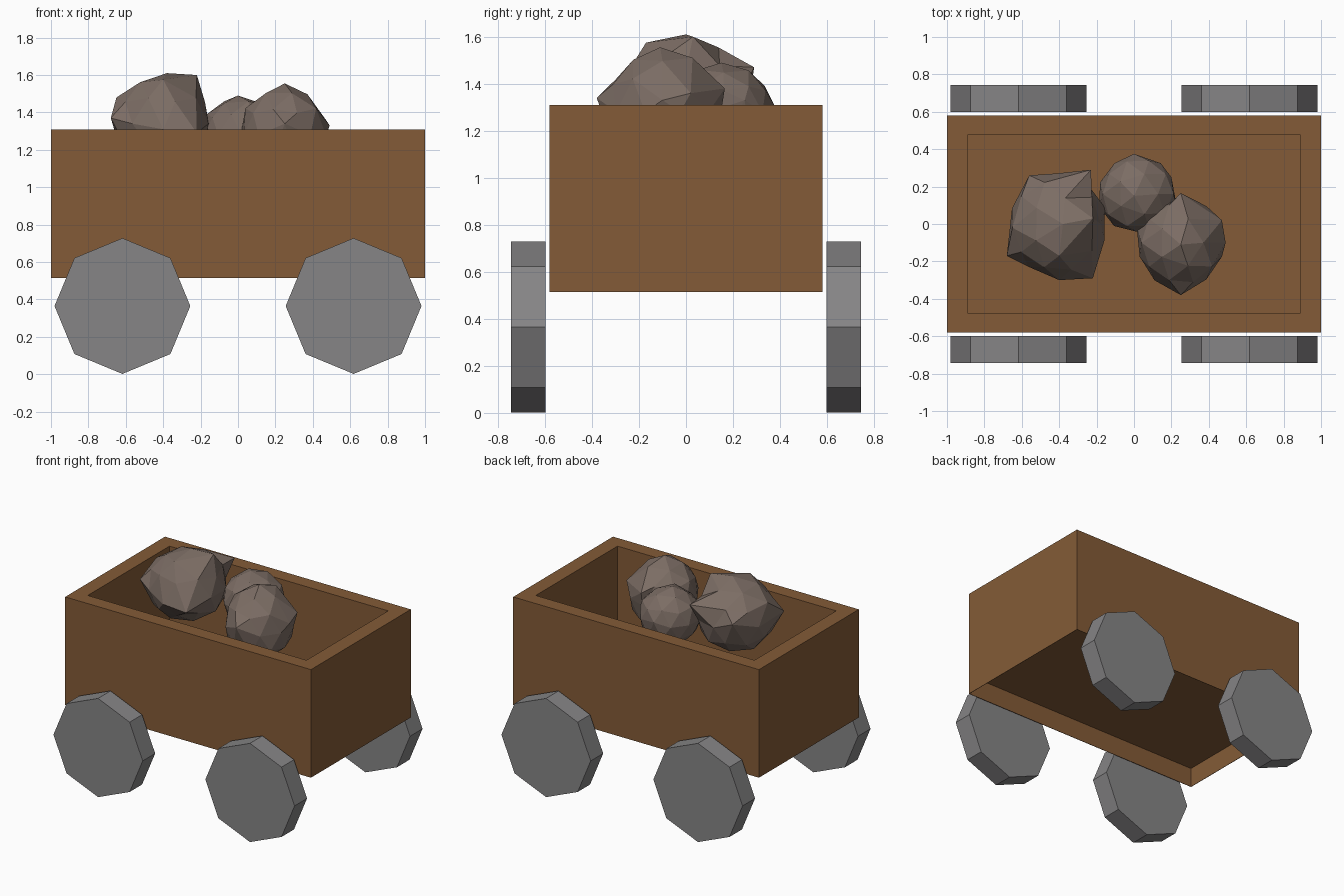
import bpy, bmesh, math, random
from mathutils import Vector

if "Cube" in bpy.data.objects:
    bpy.data.objects.remove(bpy.data.objects["Cube"])

random.seed(4)


def material(name, color):
    m = bpy.data.materials.new(name)
    m.diffuse_color = (*color, 1)
    m.use_nodes = True
    m.node_tree.nodes["Principled BSDF"].inputs["Base Color"].default_value = m.diffuse_color
    return m


wood = material("brown wood", (0.23, 0.105, 0.038))
iron = material("grey wheel", (0.24, 0.235, 0.24))
stone = material("rock", (0.20, 0.152, 0.128))


def finish(name, bm, mat):
    bmesh.ops.recalc_face_normals(bm, faces=bm.faces)
    me = bpy.data.meshes.new(name)
    bm.to_mesh(me)
    bm.free()
    me.materials.append(mat)
    ob = bpy.data.objects.new(name, me)
    bpy.context.collection.objects.link(ob)
    return ob


# Cart body: a box with a raised floor, rim and hollow inside
bm = bmesh.new()


def ring(x, y, z):
    return [bm.verts.new((sx * x, sy * y, z))
            for sx, sy in ((-1, -1), (1, -1), (1, 1), (-1, 1))]


rings = [ring(1, 0.58, 0.66), ring(1, 0.58, 1.31),
         ring(0.89, 0.475, 1.31), ring(0.89, 0.475, 0.68)]
bm.faces.new(rings[0])
for a, b in zip(rings, rings[1:]):
    for i in range(4):
        j = (i + 1) % 4
        bm.faces.new((a[i], a[j], b[j], b[i]))
bm.faces.new(rings[-1])
finish("cart_body", bm, wood)

# Thin skirt below the raised floor
bm = bmesh.new()
lo, hi = ring(1, 0.58, 0.515), ring(1, 0.58, 0.66)
lo2, hi2 = ring(0.997, 0.577, 0.515), ring(0.997, 0.577, 0.66)
for a, b in ((lo, hi), (lo2, lo), (hi2, lo2), (hi, hi2)):
    for i in range(4):
        j = (i + 1) % 4
        bm.faces.new((a[i], a[j], b[j], b[i]))
finish("cart_skirt", bm, wood)

# Four eight-sided wheels, a corner pointing down
for xn, x in (("left", -0.618), ("right", 0.618)):
    for yn, y in (("front", -0.671), ("back", 0.671)):
        bpy.ops.mesh.primitive_cylinder_add(
            vertices=8, radius=0.363, depth=0.145,
            location=(x, y, 0.365), rotation=(math.pi / 2, 0, 0))
        wheel = bpy.context.object
        wheel.name = f"wheel_{yn}_{xn}"
        wheel.data.materials.append(iron)


# Rocks: rough low-poly balls with a few vertices pulled to hard corners
def rock(name, center, radii, corners):
    bm = bmesh.new()
    bmesh.ops.create_icosphere(bm, subdivisions=2, radius=1)
    c = Vector(center)
    for v in bm.verts:
        k = random.uniform(0.96, 1.03)
        v.co = c + Vector([v.co[i] * radii[i] * k for i in range(3)])
    free = list(bm.verts)
    for p in corners:
        p = Vector(p)
        v = min(free, key=lambda q: (q.co - p).length)
        v.co = p
        free.remove(v)
    finish(name, bm, stone)


rock("large_rock", (-0.41, 0, 1.34), (0.262, 0.28, 0.255),
     [(-0.38, 0, 1.61), (-0.22, 0.03, 1.60), (-0.23, 0.29, 1.47),
      (-0.68, -0.17, 1.37), (-0.56, 0.26, 1.40), (-0.22, -0.29, 1.29),
      (-0.40, -0.30, 1.31), (-0.65, -0.02, 1.48), (-0.40, -0.17, 1.575)])
rock("small_rock", (0.02, 0.16, 1.28), (0.215, 0.21, 0.205),
     [(0, 0.375, 1.31), (0.0, 0.15, 1.49), (0.20, 0.25, 1.33)])
rock("medium_rock", (0.25, -0.10, 1.28), (0.24, 0.25, 0.265),
     [(0.25, 0.165, 1.38), (0.47, 0.02, 1.36), (0.25, -0.38, 1.34),
      (0.49, -0.10, 1.33), (0.25, -0.11, 1.555)])
